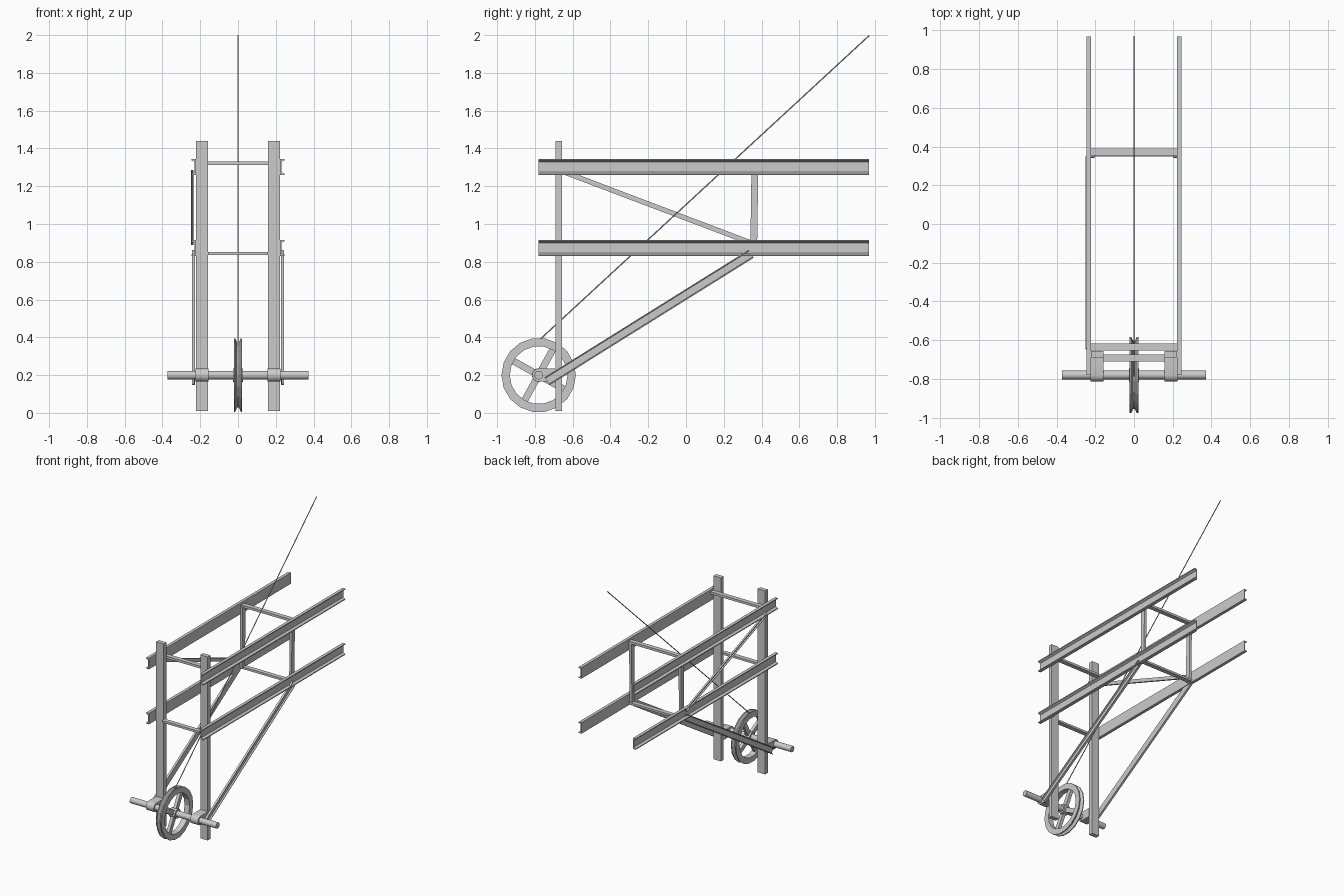
import bpy, bmesh, math
from mathutils import Vector, Matrix

if "Cube" in bpy.data.objects:
    bpy.data.objects.remove(bpy.data.objects["Cube"])


def finish(name, bm, smooth=False):
    bmesh.ops.recalc_face_normals(bm, faces=bm.faces)
    me = bpy.data.meshes.new(name)
    bm.to_mesh(me)
    bm.free()
    ob = bpy.data.objects.new(name, me)
    bpy.context.collection.objects.link(ob)
    if smooth:
        bpy.ops.object.select_all(action='DESELECT')
        ob.select_set(True)
        bpy.context.view_layer.objects.active = ob
        bpy.ops.object.shade_smooth_by_angle(angle=math.radians(35))
    return ob


def loft(name, start, end, smooth=False):
    """Closed prism between two matching outlines."""
    bm = bmesh.new()
    a = [bm.verts.new(p) for p in start]
    b = [bm.verts.new(p) for p in end]
    n = len(a)
    for i in range(n):
        bm.faces.new((a[i], a[(i + 1) % n], b[(i + 1) % n], b[i]))
    bm.faces.new(a)
    bm.faces.new(b)
    return finish(name, bm, smooth)


def box(name, x, y, z):
    quad = [(x[0], y[0]), (x[1], y[0]), (x[1], y[1]), (x[0], y[1])]
    return loft(name, [(*p, z[0]) for p in quad], [(*p, z[1]) for p in quad])


def channel(name, side, x0, depth, h, p, q, web=0.007, tip=0.006, root=0.012):
    """Outward-opening channel running from p to q in the YZ plane."""
    d = Vector((0, q[0] - p[0], q[1] - p[1])).normalized()
    up = Vector((0, -d.z, d.y))
    k = h / 2
    prof = [(0, -k), (depth, -k), (depth, -k + tip), (web, -k + root),
            (web, k - root), (depth, k - tip), (depth, k), (0, k)]
    ends = [[Vector((side * (x0 + x), e[0], e[1])) + up * v for x, v in prof]
            for e in (p, q)]
    return loft(name, *ends)


def rod(name, p, q, r, n):
    p, q = Vector(p), Vector(q)
    rot = (q - p).to_track_quat('Z', 'Y')
    ring = [rot @ Vector((r * math.cos(t), r * math.sin(t), 0))
            for t in (2 * math.pi * i / n for i in range(n))]
    return loft(name, [p + v for v in ring], [q + v for v in ring], True)


AY, AZ = -0.78, 0.2   # axle centre

for side, label in ((-1, "left"), (1, "right")):
    # upright post
    xs = sorted((side * 0.158, side * 0.222))
    box(label + "_post", xs, (-0.69, -0.657), (0.01, 1.44))
    # horizontal channel beams
    for z, lvl in ((1.302, "upper"), (0.873, "lower")):
        channel(f"{label}_{lvl}_beam", side, 0.222, 0.024, 0.086,
                (-0.78, z), (0.97, z), tip=0.007, root=0.016)
    # strut between the beams
    xs = sorted((side * 0.203, side * 0.223))
    loft(label + "_strut",
         [(x, y, 0.84) for x, y in ((xs[0], .34), (xs[1], .34), (xs[1], .376), (xs[0], .376))],
         [(x, y, 1.32) for x, y in ((xs[0], .347), (xs[1], .347), (xs[1], .383), (xs[0], .383))])
    # long lower brace
    channel(label + "_lower_brace", side, 0.227, 0.016, 0.05,
            (-0.735, 0.168), (0.345, 0.842), web=0.005, tip=0.005, root=0.007)
    # bearing block, rounded at the front
    out = [(-0.689, AZ - 0.035)] + [
        (AY + 0.035 * math.cos(t), AZ + 0.035 * math.sin(t))
        for t in (math.radians(270 - 22.5 * i) for i in range(9))] + [(-0.689, AZ + 0.035)]
    loft(label + "_bearing", [(side * 0.157, *p) for p in out],
         [(side * 0.224, *p) for p in out], True)

# single diagonal brace on the left side
channel("left_diagonal_brace", -1, 0.236, 0.014, 0.026,
        (-0.645, 1.275), (0.345, 0.9), web=0.004, tip=0.004, root=0.006)

# cross bars
box("front_upper_crossbar", (-0.224, 0.224), (-0.653, -0.618), (1.312, 1.33))
box("rear_upper_crossbar", (-0.224, 0.224), (0.354, 0.389), (1.312, 1.33))
box("front_lower_crossbar", (-0.16, 0.16), (-0.71, -0.675), (0.835, 0.851))
box("rear_lower_crossbar", (-0.224, 0.224), (0.35, 0.385), (0.835, 0.851))

# axle and hub
rod("axle", (-0.372, AY, AZ), (0.372, AY, AZ), 0.023, 16)
rod("wheel_hub", (-0.026, AY, AZ), (0.026, AY, AZ), 0.036, 16)

# grooved wheel rim
prof = [(-.022, .153), (-.022, .197), (-.015, .197), (-.004, .175),
        (.004, .175), (.015, .197), (.022, .197), (.022, .153)]
N = 18
bm = bmesh.new()
rings = [[bm.verts.new((x, AY + r * math.cos(2 * math.pi * i / N),
                        AZ + r * math.sin(2 * math.pi * i / N))) for x, r in prof]
         for i in range(N)]
for i in range(N):
    a, b = rings[i], rings[(i + 1) % N]
    for j in range(len(prof)):
        k = (j + 1) % len(prof)
        bm.faces.new((a[j], a[k], b[k], b[j]))
finish("wheel_rim", bm)

# wheel spokes
for i in range(4):
    s = box(f"wheel_spoke_{i + 1}", (-0.012, 0.012), (0.025, 0.16), (-0.018, 0.018))
    s.data.transform(Matrix.Translation((0, AY, AZ))
                     @ Matrix.Rotation(math.radians(61 + 90 * i), 4, 'X'))

# cable rising from the wheel
rod("cable", (0, -0.785, 0.378), (0, 0.97, 1.998), 0.0035, 8)
